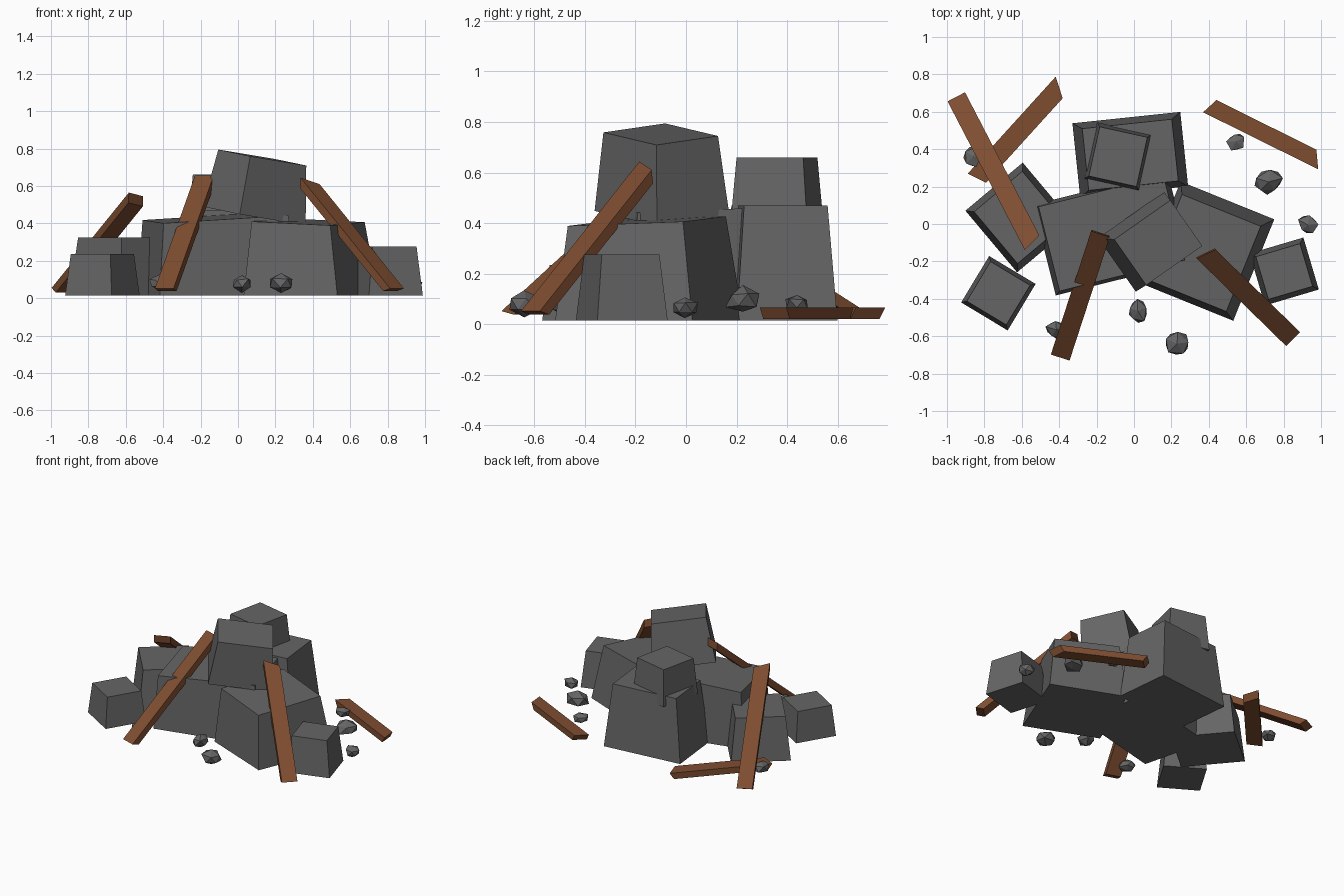
import bpy, bmesh, math, random
from mathutils import Vector, Matrix

random.seed(4)
cube = bpy.data.objects.get("Cube")
if cube:
    bpy.data.objects.remove(cube, do_unlink=True)


def material(name, colour):
    mat = bpy.data.materials.new(name)
    mat.use_nodes = True
    mat.diffuse_color = (*colour, 1)
    mat.node_tree.nodes["Principled BSDF"].inputs["Base Color"].default_value = (*colour, 1)
    return mat


stone = material("grey stone", (0.13, 0.13, 0.13))
wood = material("brown wood", (0.21, 0.075, 0.03))


def finish(name, bm, mat):
    bmesh.ops.recalc_face_normals(bm, faces=bm.faces)
    mesh = bpy.data.meshes.new(name)
    bm.to_mesh(mesh)
    bm.free()
    mesh.materials.append(mat)
    obj = bpy.data.objects.new(name, mesh)
    bpy.context.collection.objects.link(obj)


def block(name, centre, size, yaw, top, taper, bottom=0.015,
          slope=(0, 0), shift=(0, 0), tilt_base=False):
    """Tapered stone block; slope tips its top face."""
    bm = bmesh.new()
    bmesh.ops.create_cube(bm, size=1)
    turn = Matrix.Rotation(math.radians(yaw), 3, "Z")
    for v in bm.verts:
        upper = v.co.z > 0
        scale = taper if upper else 1
        p = turn @ Vector((v.co.x * size[0] * scale, v.co.y * size[1] * scale, 0))
        if upper:
            p += Vector((*shift, 0))
        p.z = top if upper else bottom
        if upper or tilt_base:
            p.z += p.x * slope[0] + p.y * slope[1]
        v.co = p + Vector((*centre, 0))
    finish(name, bm, stone)


def plank(name, low, high, skew=(0, 0), width=0.105, thick=0.045):
    """Straight board between two points, with slanted broken ends."""
    low, high = Vector(low), Vector(high)
    along = (high - low).normalized()
    across = along.cross(Vector((0, 0, 1))).normalized()
    normal = across.cross(along)
    bm = bmesh.new()
    bmesh.ops.create_cube(bm, size=1)
    for v in bm.verts:
        x, y, z = v.co
        end, slant = (high, skew[1]) if x > 0 else (low, skew[0])
        under = 0.03 if z < 0 else 0
        v.co = (end + across * y * width + normal * z * thick
                + along * (y * slant - 2 * x * under))
    finish(name, bm, wood)


def rubble(name, centre, radius, height):
    """Jagged pebble."""
    bm = bmesh.new()
    bmesh.ops.create_icosphere(bm, subdivisions=1, radius=1)
    for v in bm.verts:
        p = v.co * random.uniform(0.8, 1.15)
        v.co = Vector((p.x * radius, p.y * radius * 0.85, p.z * height)) + Vector(centre)
    bmesh.ops.rotate(bm, verts=bm.verts, cent=centre,
                     matrix=Matrix.Rotation(random.uniform(0, 3), 3, "Z"))
    finish(name, bm, stone)


# Large stone blocks
block("back_block", (-0.02, 0.37), (0.58, 0.4), 6, 0.47, 0.83)
block("back_cap_block", (-0.085, 0.36), (0.3, 0.31), -12.5, 0.66, 0.87, bottom=0.4)
block("middle_block", (-0.12, -0.05), (0.74, 0.5), 14, 0.43, 0.93, slope=(0.05, 0.05))
block("left_front_block", (0.39, -0.145), (0.54, 0.585), -22, 0.408, 0.84,
      slope=(-0.03, 0.05), shift=(-0.015, -0.01))
block("peak_block", (0.085, -0.095), (0.43, 0.35), 35, 0.76, 0.85, bottom=0.44,
      slope=(-0.18, 0.02), shift=(0.045, -0.005), tilt_base=True)

# Smaller outer blocks
block("right_back_block", (-0.61, 0.035), (0.4, 0.43), 40, 0.325, 0.84)
block("right_front_block", (-0.725, -0.37), (0.29, 0.29), -31, 0.235, 0.85)
block("left_outer_block", (0.803, -0.254), (0.3, 0.29), 16.5, 0.275, 0.82)

# Leaning and fallen planks
plank("left_leaning_plank", (0.84, -0.605, 0.035), (0.375, -0.15, 0.61), (0, -0.05))
plank("front_leaning_plank", (-0.39, -0.7, 0.035), (-0.175, -0.04, 0.64))
plank("right_leaning_plank", (-0.945, 0.67, 0.035), (-0.54, -0.11, 0.535), (0, 0.04))
plank("back_right_fallen_plank", (-0.84, 0.245, 0.043), (-0.4, 0.73, 0.043), (0.03, -0.06))
plank("back_left_fallen_plank", (0.405, 0.63, 0.043), (0.98, 0.345, 0.043),
      (-0.035, 0.055), width=0.09)

# Scattered rubble
pebbles = [
    (0.545, 0.44, 0.08, 0.058), (0.72, 0.225, 0.095, 0.08), (0.93, -0.005, 0.065, 0.06),
    (0.02, -0.465, 0.08, 0.07), (0.23, -0.64, 0.08, 0.08),
    (-0.415, -0.565, 0.08, 0.065), (-0.86, 0.36, 0.07, 0.06),
]
for i, (x, y, z, r) in enumerate(pebbles):
    rubble(f"rubble_{i + 1}", (x, y, z), r, r * 0.68)
